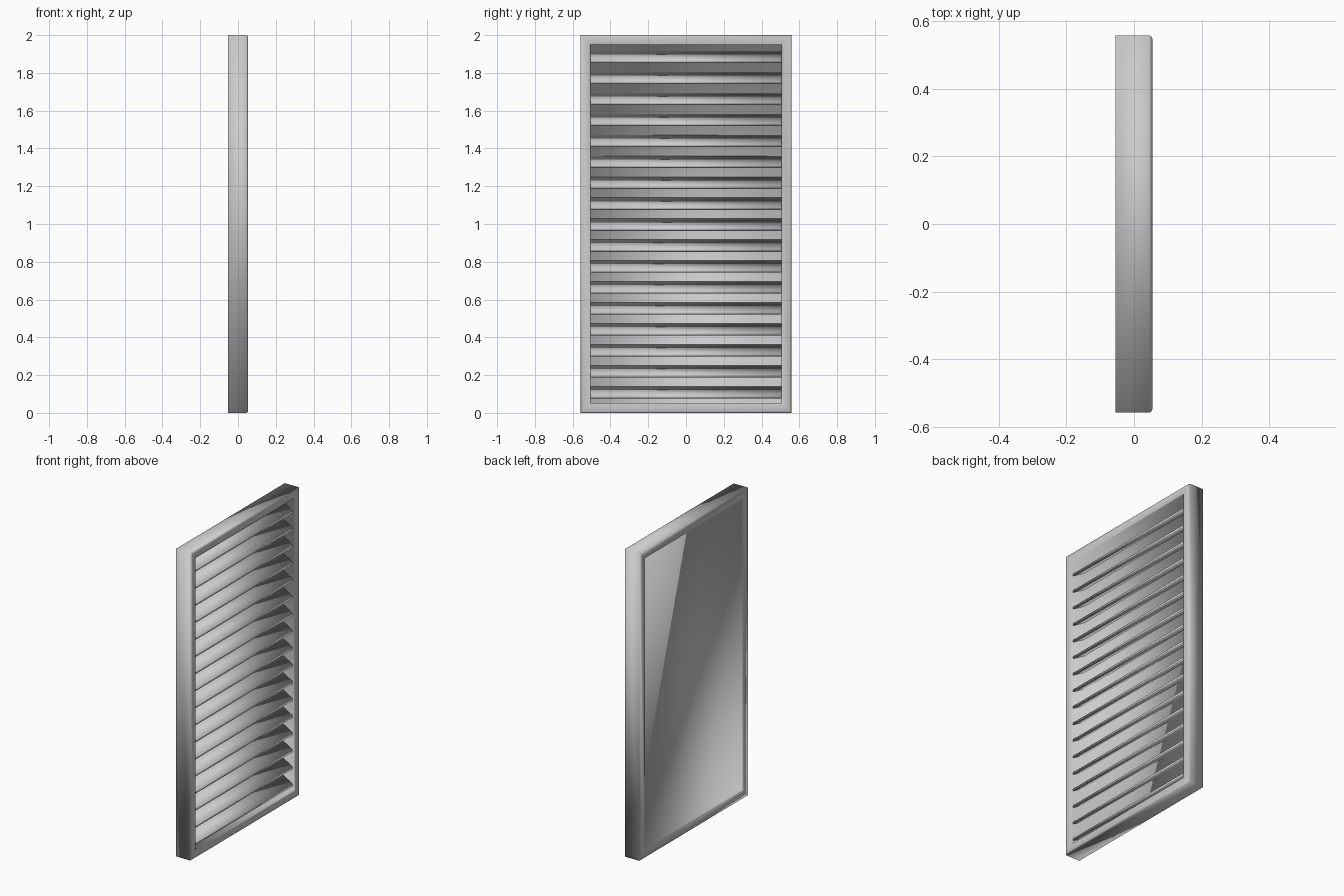
import bpy
import bmesh

if "Cube" in bpy.data.objects:
    bpy.data.objects.remove(bpy.data.objects["Cube"], do_unlink=True)

HALF_W, HEIGHT = 0.558, 2.0
BACK, FRONT = -0.054, 0.054
RIM = 0.053

grey = bpy.data.materials.new("plain grey")
grey.use_nodes = True
colour = (0.6, 0.6, 0.6, 1)
grey.diffuse_color = colour
grey.node_tree.nodes["Principled BSDF"].inputs["Base Color"].default_value = colour


def finish(bm, name):
    """Turn a bmesh into a smooth-shaded object."""
    bmesh.ops.recalc_face_normals(bm, faces=bm.faces)
    for face in bm.faces:
        face.smooth = True
    mesh = bpy.data.meshes.new(name)
    bm.to_mesh(mesh)
    bm.free()
    mesh.materials.append(grey)
    obj = bpy.data.objects.new(name, mesh)
    bpy.context.collection.objects.link(obj)
    return obj


def bridge(bm, a, b):
    n = len(a)
    for i in range(n):
        bm.faces.new((a[i], a[(i + 1) % n], b[(i + 1) % n], b[i]))


# Frame with back panel: rectangular rings given as (inset, x)
def build_frame():
    bm = bmesh.new()
    profile = [
        (RIM, BACK + 0.003), (RIM, BACK), (0, BACK),      # back panel and border
        (0, FRONT - 0.01), (0.003, FRONT - 0.003), (0.01, FRONT),  # outer edge
        (RIM - 0.008, FRONT), (RIM, FRONT - 0.006),       # inner lip
        (RIM, BACK + 0.008),                              # cavity wall
    ]
    rings = []
    for inset, x in profile:
        w, lo, hi = HALF_W - inset, inset, HEIGHT - inset
        rings.append([bm.verts.new((x, y, z)) for y, z in
                      ((-w, lo), (w, lo), (w, hi), (-w, hi))])
    for a, b in zip(rings, rings[1:]):
        bridge(bm, a, b)
    bm.faces.new(rings[0])
    bm.faces.new(rings[-1])
    return finish(bm, "louvre_frame")


# Sloping slat, falling towards the open side
def build_slat(index, top):
    bm = bmesh.new()
    section = [(-0.046, 0), (0.04, -0.05), (0.04, -0.064), (-0.046, -0.014)]
    half = HALF_W - RIM
    ends = [[bm.verts.new((x, y, top + z)) for x, z in section]
            for y in (-half, half)]
    bridge(bm, *ends)
    for end in ends:
        bm.faces.new(end)
    return finish(bm, f"slat_{index:02d}")


build_frame()
for i in range(17):
    build_slat(i + 1, 0.14 + i * 0.111)
